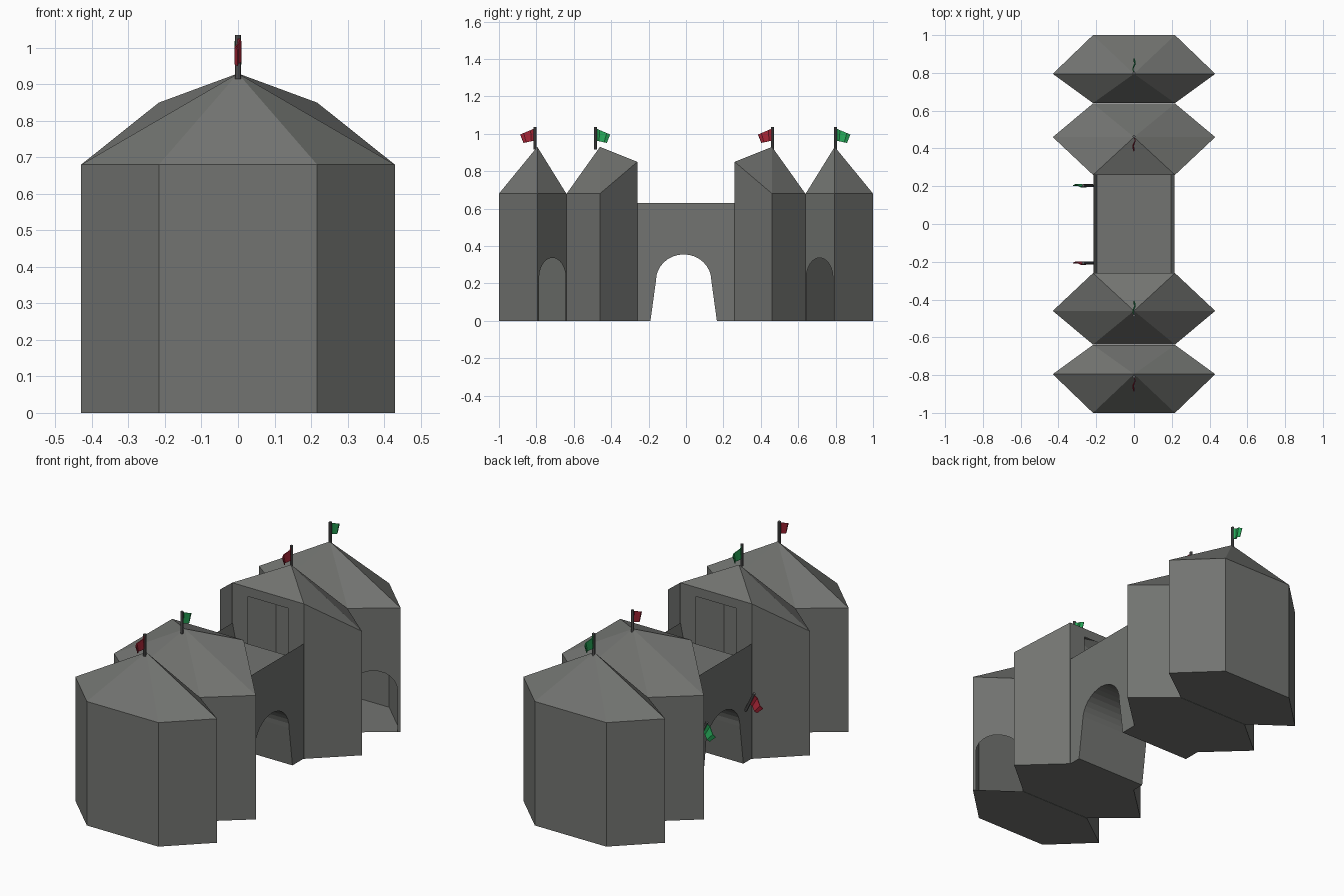
import bpy, bmesh, math
from mathutils import Vector, Matrix

if "Cube" in bpy.data.objects:
    bpy.data.objects.remove(bpy.data.objects["Cube"])


def material(name, rgb):
    m = bpy.data.materials.new(name)
    m.diffuse_color = (*rgb, 1)
    m.use_nodes = True
    m.node_tree.nodes["Principled BSDF"].inputs["Base Color"].default_value = m.diffuse_color
    return m


STONE = material("stone_grey", (0.17, 0.175, 0.165))
POLE = material("pole_grey", (0.12, 0.12, 0.12))
RED = material("flag_red", (0.42, 0.02, 0.04))
GREEN = material("flag_green", (0.02, 0.40, 0.10))


def build(name, polys, mat, recalc=True):
    bm = bmesh.new()
    for p in polys:
        bm.faces.new([bm.verts.new(v) for v in p])
    bmesh.ops.remove_doubles(bm, verts=bm.verts, dist=0.0005)
    if recalc:
        bmesh.ops.recalc_face_normals(bm, faces=bm.faces)
    me = bpy.data.meshes.new(name)
    bm.to_mesh(me)
    bm.free()
    me.materials.append(mat)
    ob = bpy.data.objects.new(name, me)
    bpy.context.collection.objects.link(ob)
    return ob


W, N, EAVE, APEX = 0.43, 0.217, 0.68, 0.93


def tower(name, s, y_out, y_mid, y_in, z_in, arch=False, door=False):
    """Hollow six-sided tower with a pointed roof; s = -1 front, 1 back."""
    ring = [(-N, y_out, EAVE), (N, y_out, EAVE), (W, y_mid, EAVE),
            (N, y_in, z_in), (-N, y_in, z_in), (-W, y_mid, EAVE)]
    ring = [Vector((x, y * s, z)) for x, y, z in ring]
    apex = Vector((0, y_mid * s, APEX))
    ground = [Vector((v.x, v.y, 0)) for v in ring]
    polys = [ground]
    for i in range(6):
        j = (i + 1) % 6
        a, b, c, d = ground[i], ground[j], ring[j], ring[i]
        polys.append([d, c, apex])
        if i == 2 and arch:
            # arched doorway cut into the inner right-hand wall
            pts = [a.lerp(b, 0.06)]
            for k in range(13):
                t = math.pi * k / 12
                p = a.lerp(b, 0.52 - 0.46 * math.cos(t))
                p.z = 0.23 + 0.107 * math.sin(t)
                pts.append(p)
            pts.append(a.lerp(b, 0.98))
            polys.append([a] + pts + [b, c, d])
        elif i == 3 and door:
            # doorway onto the walkway
            y = y_in * s
            polys.append([a, b, (-N, y, 0.54), (-0.12, y, 0.54), (0.12, y, 0.54), (N, y, 0.54)])
            polys.append([(x, y, z) for x, z in
                          ((N, 0.54), (N, z_in), (-N, z_in), (-N, 0.54),
                           (-0.12, 0.54), (-0.12, 0.80), (0.12, 0.80), (0.12, 0.54))])
        else:
            polys.append([a, b, c, d])
    build(name, polys, STONE)


for s, side in ((-1, "front"), (1, "back")):
    tower(side + "_outer_tower", s, 1.0, 0.795, 0.64, EAVE, arch=True)
    tower(side + "_inner_tower", s, 0.638, 0.46, 0.26, 0.85, door=True)

# gate wall with arched passage, walkway and parapets
arch = [(-0.19, 0)]
for k in range(17):
    t = math.pi * k / 16
    arch.append((-0.0125 - 0.148 * math.cos(t), 0.215 + 0.14 * math.sin(t)))
arch.append((0.165, 0))
outline = [(-0.26, 0)] + arch + [(0.26, 0), (0.26, 0.63), (-0.26, 0.63)]
X, XI, Y = 0.215, 0.197, 0.26
polys = [[(x, y, z) for y, z in outline] for x in (-X, X)]
path = [(-0.26, 0)] + arch + [(0.26, 0)]
for (y0, z0), (y1, z1) in zip(path, path[1:]):
    polys.append([(-X, y0, z0), (X, y0, z0), (X, y1, z1), (-X, y1, z1)])
deck = [(-X, 0.63), (-XI, 0.54), (XI, 0.54), (X, 0.63)]
for (x0, z0), (x1, z1) in zip(deck, deck[1:]):
    polys.append([(x0, -Y, z0), (x1, -Y, z0 if z0 == z1 else z1),
                  (x1, Y, z1), (x0, Y, z0)])
build("gate_wall", polys, STONE)


def flag(name, mat, base, direction, lean=0.0):
    """Pole and banner; the banner points along local +x, turned to direction."""
    place = (Matrix.Translation(base) @ Matrix.Rotation(direction, 4, 'Z')
             @ Matrix.Rotation(lean, 4, 'Y'))
    ring = [(0.008 * math.cos(k * math.pi / 4), 0.008 * math.sin(k * math.pi / 4))
            for k in range(8)]
    sides = [[(*ring[k], 0), (*ring[(k + 1) % 8], 0), (*ring[(k + 1) % 8], 0.12), (*ring[k], 0.12)]
             for k in range(8)]
    caps = [[(*p, z) for p in ring] for z in (0, 0.12)]
    pole = build(name + "_pole", sides + caps, POLE)
    pole.matrix_world = place
    # gently waving banner
    quads, n = [], 4

    def pt(t, top):
        wave = 0.007 * math.sin(t * 2 * math.pi)
        if top:
            return (0.005 + 0.073 * t, wave, 0.112 - 0.031 * t)
        return (0.005 + 0.055 * t, wave, 0.048 - 0.012 * t)
    for i in range(n):
        a, b = i / n, (i + 1) / n
        quads.append([pt(a, 0), pt(b, 0), pt(b, 1), pt(a, 1)])
    banner = build(name + "_banner", quads, mat)
    sol = banner.modifiers.new("thickness", 'SOLIDIFY')
    sol.thickness = 0.004
    sol.offset = 0
    banner.matrix_world = place


# tower flags, alternating in colour and direction
for i, y in enumerate((-0.808, -0.484, 0.463, 0.8)):
    odd = i % 2
    flag("tower_flag_%d" % (i + 1), GREEN if odd else RED, Vector((0, y, 0.915)),
         math.pi / 2 if odd else -math.pi / 2)

# leaning flags on the left face of the gate wall
for name, mat, y in (("red_wall_flag", RED, -0.207), ("green_wall_flag", GREEN, 0.203)):
    flag(name, mat, Vector((-0.217, y, 0.285)), math.pi, math.radians(26))
